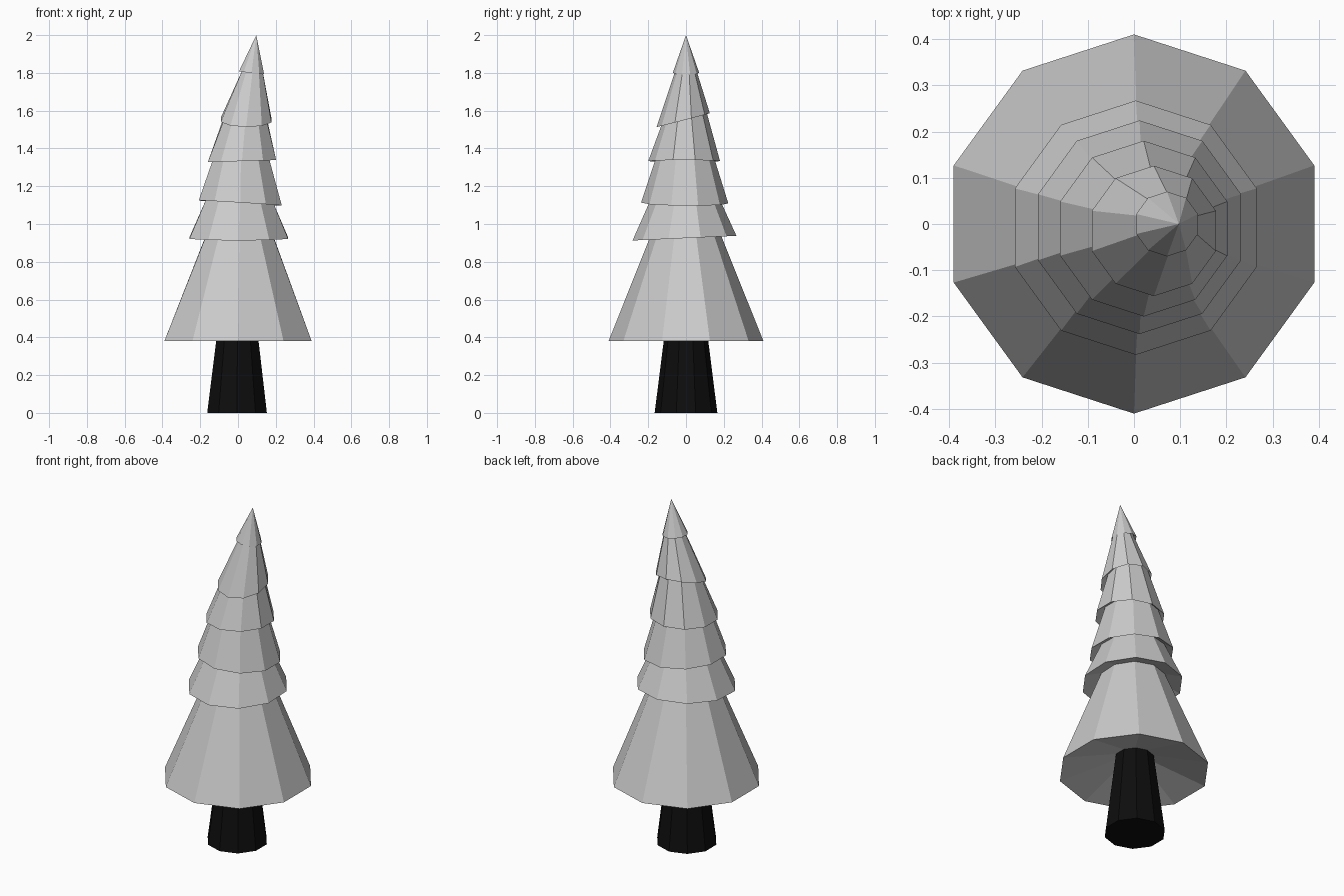
import bpy, bmesh, math

if "Cube" in bpy.data.objects:
    bpy.data.objects.remove(bpy.data.objects["Cube"])

SIDES = 10


def ring(bm, cx, cy, z, r, sx=0.0, sy=0.0):
    """Ten-sided ring, tilted by slopes sx and sy."""
    vs = []
    for i in range(SIDES):
        a = math.pi / 2 + 2 * math.pi * i / SIDES
        x, y = r * math.cos(a), r * math.sin(a)
        vs.append(bm.verts.new((cx + x, cy + y, z + sx * x + sy * y)))
    return vs


def bridge(bm, a, b):
    for i in range(SIDES):
        j = (i + 1) % SIDES
        bm.faces.new((a[i], a[j], b[j], b[i]))


def finish(bm, name, colour=None):
    bmesh.ops.recalc_face_normals(bm, faces=bm.faces)
    me = bpy.data.meshes.new(name)
    bm.to_mesh(me)
    bm.free()
    ob = bpy.data.objects.new(name, me)
    bpy.context.collection.objects.link(ob)
    if colour:
        mat = bpy.data.materials.new(name)
        mat.diffuse_color = colour
        mat.use_nodes = True
        mat.node_tree.nodes["Principled BSDF"].inputs["Base Color"].default_value = mat.diffuse_color
        me.materials.append(mat)


# Trunk: tapered and closed
bm = bmesh.new()
low = ring(bm, -0.005, 0, 0, 0.166)
high = ring(bm, -0.003, 0, 0.475, 0.106)
bridge(bm, low, high)
bm.faces.new(low)
bm.faces.new(high)
finish(bm, "trunk", (0.004, 0.004, 0.004, 1))

# Foliage tiers: rim centre x, y, z, radius, slope x, slope y, and radius of
# the neck tucked under the tier above
tiers = [
    (0.000, 0.000, 0.380, 0.410, 0.00, 0.00, 0.180),
    (0.004, -0.008, 0.925, 0.275, 0.00, 0.045, 0.178),
    (0.012, -0.007, 1.111, 0.231, -0.061, -0.01, 0.150),
    (0.021, -0.010, 1.333, 0.190, 0.03, 0.00, 0.112),
    (0.043, -0.015, 1.550, 0.141, -0.01, 0.26, 0.050),
    (0.0715, 0.000, 1.800, 0.070, -0.11, 0.00, 0.0),
]
bm = bmesh.new()
prev = ring(bm, 0, 0, 0.47, 0.103)
for k, (cx, cy, z, r, sx, sy, neck) in enumerate(tiers):
    rim = ring(bm, cx, cy, z, r, sx, sy)
    bridge(bm, prev, rim)
    if k + 1 < len(tiers):
        nx, ny, nz, nr, nsx, nsy, _ = tiers[k + 1]
        # Neck follows the tilt of the tier above, leaning with the tree
        prev = ring(bm, (0.008, 0.010, 0.016, 0.040, 0.080)[k], ny * 0.5,
                    nz + 0.03, neck, nsx, nsy)
        bridge(bm, rim, prev)
    else:
        tip = bm.verts.new((0.097, 0, 2.0))
        for i in range(SIDES):
            bm.faces.new((rim[i], rim[(i + 1) % SIDES], tip))
finish(bm, "foliage")
